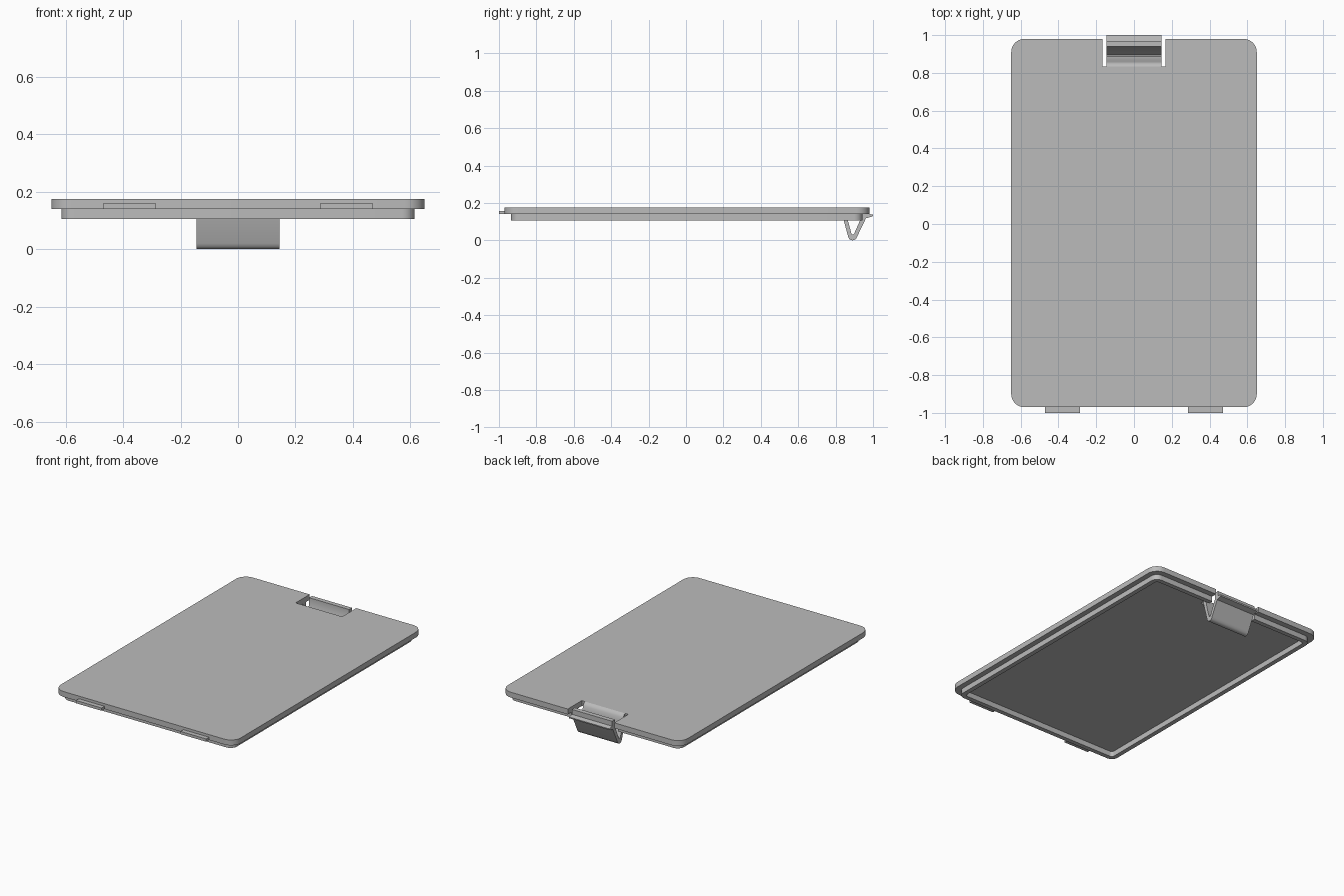
import bpy, bmesh
from math import sin, cos, pi, radians
from mathutils import Vector

cube = bpy.data.objects.get("Cube")
if cube:
    bpy.data.objects.remove(cube, do_unlink=True)

grey = bpy.data.materials.new("grey plastic")
grey.use_nodes = True
COLOUR = (0.5, 0.5, 0.5, 1)
grey.diffuse_color = COLOUR
grey.node_tree.nodes["Principled BSDF"].inputs["Base Color"].default_value = COLOUR


def prism(name, points, offset):
    """Extrude a closed outline of 3D points along offset."""
    bm = bmesh.new()
    face = bm.faces.new([bm.verts.new(p) for p in points])
    moved = bmesh.ops.extrude_face_region(bm, geom=[face])["geom"]
    verts = [g for g in moved if isinstance(g, bmesh.types.BMVert)]
    bmesh.ops.translate(bm, verts=verts, vec=Vector(offset))
    if not any(len(f.verts) > 4 and f is face for f in bm.faces) and not face.is_valid:
        bm.faces.new([v for v in bm.verts if v not in verts])
    bmesh.ops.holes_fill(bm, edges=bm.edges[:], sides=0)
    bmesh.ops.recalc_face_normals(bm, faces=bm.faces[:])
    mesh = bpy.data.meshes.new(name)
    bm.to_mesh(mesh)
    bm.free()
    mesh.materials.append(grey)
    obj = bpy.data.objects.new(name, mesh)
    bpy.context.collection.objects.link(obj)
    bpy.ops.object.select_all(action="DESELECT")
    obj.select_set(True)
    bpy.context.view_layer.objects.active = obj
    bpy.ops.object.shade_smooth_by_angle(angle=radians(35))
    return obj


def open_loop(half_x, front, back, radius, gap, z):
    """Rounded rectangle running from the right of the gap round to its left."""
    pts = [(gap, back, z)]
    corners = [(1, back - radius, 90), (1, front + radius, 0),
               (-1, front + radius, -90), (-1, back - radius, -180)]
    for side, cy, start in corners:
        for i in range(9):
            a = radians(start) - i * pi / 16
            pts.append((side * (half_x - radius) + radius * cos(a), cy + radius * sin(a), z))
    return pts + [(-gap, back, z)]


# Cover panel with the latch notch
NOTCH, NOTCH_Y = 0.168, 0.835
panel = open_loop(0.65, -0.97, 0.98, 0.07, NOTCH, 0.14)
panel += [(-NOTCH, NOTCH_Y, 0.14), (NOTCH, NOTCH_Y, 0.14)]
prism("cover_panel", panel, (0, 0, 0.035))

# Locating rim under the panel, open at the notch
outer = open_loop(0.615, -0.935, 0.943, 0.045, NOTCH, 0.105)
inner = open_loop(0.585, -0.905, 0.913, 0.02, NOTCH, 0.105)
prism("locating_rim", outer + inner[::-1], (0, 0, 0.035))

# Springy latch: V-shaped strip with a finger lip
latch = [(0.835, 0.175), (0.835, 0.14), (0.845, 0.10), (0.867, 0.02), (0.872, 0.009),
         (0.88, 0.002), (0.89, 0), (0.90, 0.002), (0.909, 0.009), (0.915, 0.02),
         (0.962, 0.118), (0.998, 0.128), (1.0, 0.137), (0.97, 0.143), (0.97, 0.175),
         (0.94, 0.175), (0.94, 0.128), (0.90, 0.038), (0.895, 0.032), (0.888, 0.032),
         (0.884, 0.038), (0.866, 0.105), (0.86, 0.135), (0.855, 0.155), (0.847, 0.168)]
prism("latch", [(-0.145, y, z) for y, z in latch], (0.29, 0, 0))

# Hinge tabs on the front edge
for side, name in ((1, "left_tab"), (-1, "right_tab")):
    a, b = 0.285 * side, 0.47 * side
    prism(name, [(a, -1, 0.14), (b, -1, 0.14), (b, -0.96, 0.14), (a, -0.96, 0.14)], (0, 0, 0.018))
